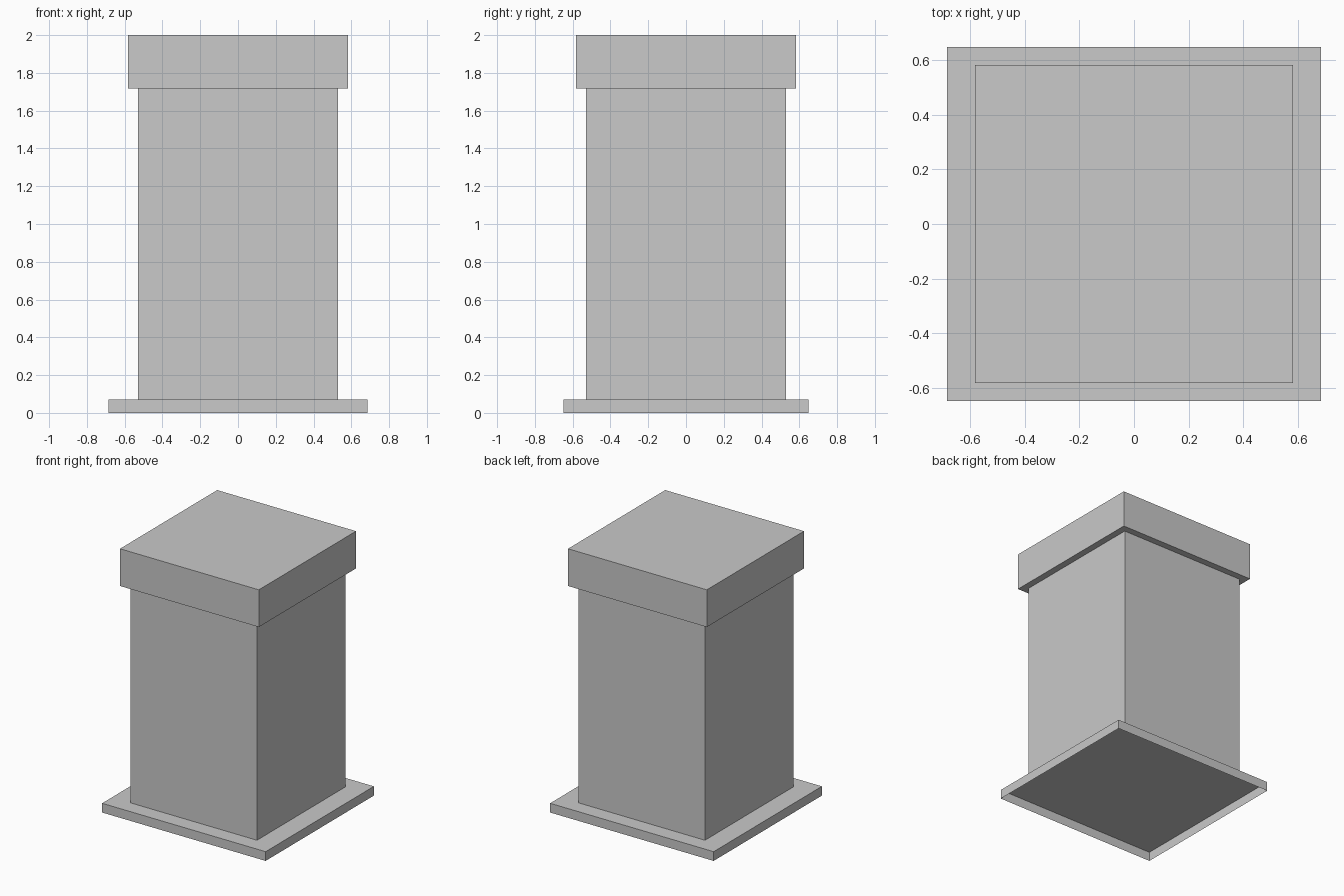
import bpy
import bmesh

default_cube = bpy.data.objects.get("Cube")
if default_cube:
    bpy.data.objects.remove(default_cube, do_unlink=True)

# Single stone colour
GREY = (0.588, 0.588, 0.588, 1.0)
stone = bpy.data.materials.new("stone_grey")
stone.use_nodes = True
stone.diffuse_color = GREY
shader = next(n for n in stone.node_tree.nodes if n.type == "BSDF_PRINCIPLED")
shader.inputs["Base Color"].default_value = GREY


def block(name, width, depth, bottom, top, open_bottom=False):
    """Add a centred box between two heights, optionally without its underside."""
    bm = bmesh.new()
    bmesh.ops.create_cube(bm, size=1)
    bmesh.ops.scale(bm, vec=(width, depth, top - bottom), verts=bm.verts)
    if open_bottom:
        under = [f for f in bm.faces if f.normal.z < -0.5]
        bmesh.ops.delete(bm, geom=under, context="FACES_ONLY")
    mesh = bpy.data.meshes.new(name)
    bm.to_mesh(mesh)
    bm.free()
    mesh.materials.append(stone)
    obj = bpy.data.objects.new(name, mesh)
    obj.location.z = (bottom + top) / 2
    bpy.context.collection.objects.link(obj)


# Base slab: a shallow shell, hollow underneath, slightly wider than deep
block("base_slab", 1.37, 1.295, 0, 0.07, open_bottom=True)
# Square shaft
block("pillar_shaft", 1.06, 1.06, 0.07, 1.718, open_bottom=True)
# Overhanging cap
block("pillar_cap", 1.163, 1.163, 1.718, 2)
